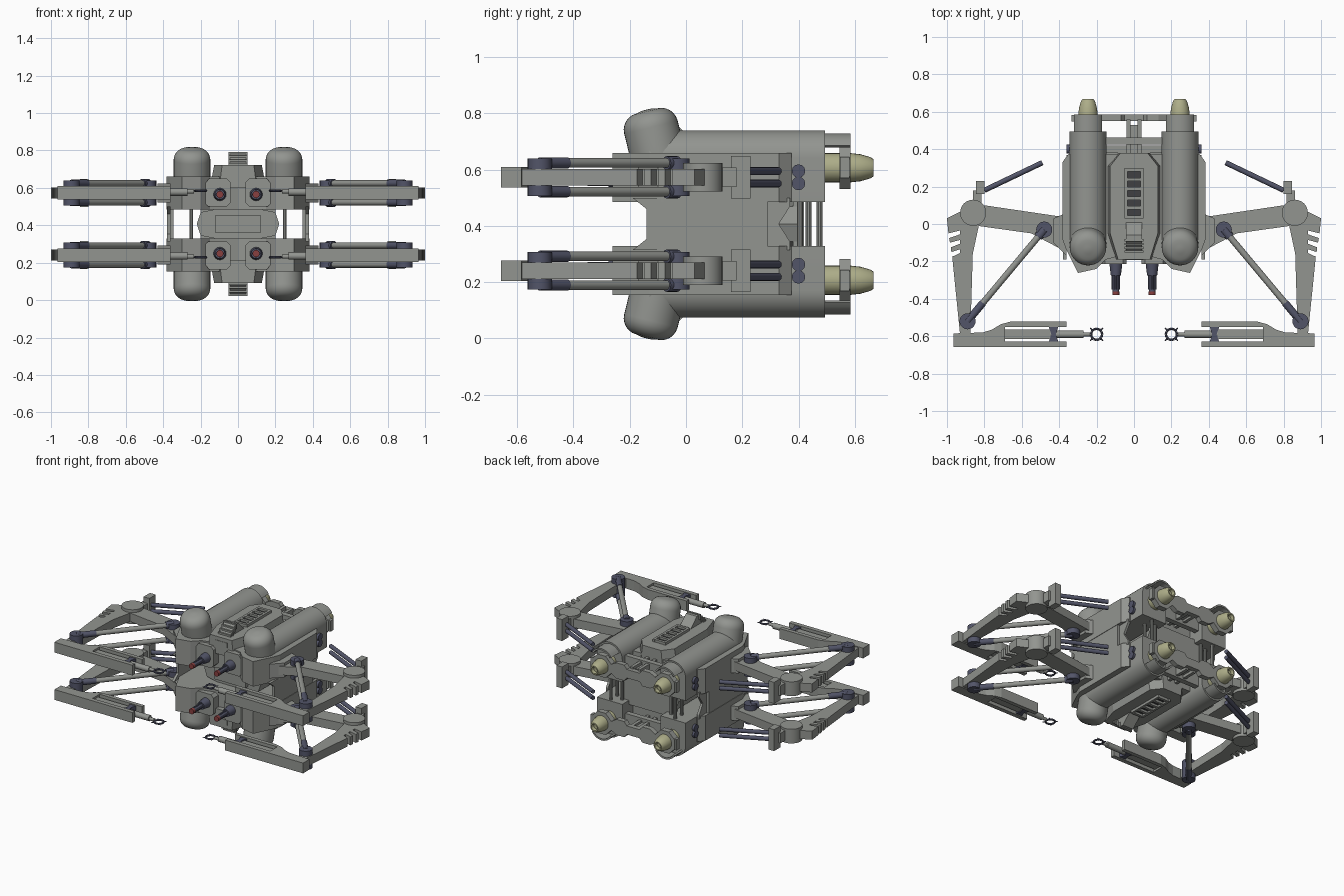
import bpy, bmesh, math
from mathutils import Vector, Matrix

if "Cube" in bpy.data.objects:
    bpy.data.objects.remove(bpy.data.objects["Cube"])

ZM = 0.407   # height of the horizontal mirror plane
A = 0.573    # height of the upper arms


def material(name, rgb):
    m = bpy.data.materials.new(name)
    m.diffuse_color = (*rgb, 1)
    m.use_nodes = True
    m.node_tree.nodes["Principled BSDF"].inputs["Base Color"].default_value = m.diffuse_color
    return m


GREY = material("hull grey", (0.29, 0.30, 0.28))
BLUE = material("dark blue steel", (0.085, 0.09, 0.14))
OLIVE = material("olive nozzle", (0.42, 0.42, 0.25))
RED = material("red tip", (0.25, 0.05, 0.05))
DARK = material("dark recess", (0.05, 0.05, 0.055))


def prism(bm, pts, lo, hi, axis='z', top=1.0):
    """Extrude an outline along an axis; top scales the far end."""
    def place(a, b, c):
        return {'z': (a, b, c), 'y': (a, c, b), 'x': (c, a, b)}[axis]
    r0 = [bm.verts.new(place(a, b, lo)) for a, b in pts]
    r1 = [bm.verts.new(place(a * top, b, hi)) for a, b in pts]
    bm.faces.new(r0)
    bm.faces.new(r1[::-1])
    n = len(pts)
    for i in range(n):
        j = (i + 1) % n
        bm.faces.new((r0[i], r1[i], r1[j], r0[j]))


def box(bm, x0, x1, y0, y1, z0, z1):
    prism(bm, [(x0, y0), (x1, y0), (x1, y1), (x0, y1)], z0, z1)


def rod(bm, p, q, r, r2=None, seg=16):
    p, q = Vector(p), Vector(q)
    d = q - p
    m = Matrix.Translation((p + q) / 2) @ d.to_track_quat('Z', 'Y').to_matrix().to_4x4()
    bmesh.ops.create_cone(bm, cap_ends=True, segments=seg, radius1=r,
                          radius2=r if r2 is None else r2, depth=d.length, matrix=m)


def lathe(bm, prof, matrix, seg=32):
    """Spin (radius, height) points round the local z axis, closed at both ends."""
    rings = [[bm.verts.new(matrix @ Vector((r * math.cos(2 * math.pi * i / seg),
              r * math.sin(2 * math.pi * i / seg), h))) for i in range(seg)] for r, h in prof]
    for a, b in zip(rings, rings[1:]):
        for i in range(seg):
            j = (i + 1) % seg
            bm.faces.new((a[i], a[j], b[j], b[i]))
    bm.faces.new(rings[0][::-1])
    bm.faces.new(rings[-1])


def part(name, mat, build, mx=True, mz=True, smooth=False):
    """Build a part, mirror it left-right and top-bottom, and make the object."""
    bm = bmesh.new()
    build(bm)
    for on, axis in ((mx, 0), (mz, 2)):
        if not on:
            continue
        geo = bmesh.ops.duplicate(bm, geom=bm.verts[:] + bm.edges[:] + bm.faces[:])['geom']
        for v in geo:
            if isinstance(v, bmesh.types.BMVert):
                v.co[axis] = -v.co[axis] if axis == 0 else 2 * ZM - v.co[axis]
    bmesh.ops.recalc_face_normals(bm, faces=bm.faces[:])
    me = bpy.data.meshes.new(name)
    bm.to_mesh(me)
    bm.free()
    me.materials.append(mat)
    ob = bpy.data.objects.new(name, me)
    bpy.context.collection.objects.link(ob)
    if smooth:
        bpy.ops.object.select_all(action='DESELECT')
        ob.select_set(True)
        bpy.context.view_layer.objects.active = ob
        bpy.ops.object.shade_smooth_by_angle(angle=math.radians(35))
    return ob


def arc(cx, cy, r, a0, a1, n):
    return [(cx + r * math.cos(math.radians(a0 + (a1 - a0) * i / n)),
             cy + r * math.sin(math.radians(a0 + (a1 - a0) * i / n))) for i in range(n + 1)]


# ---- hull ----
HULL = [(0, -.15), (.15, -.19), (.20, -.24), (.30, -.262), (.365, -.13), (.383, -.08),
        (.383, .33), (.35, .375), (0, .375)]
part("hull_half", GREY, lambda bm: prism(bm, HULL, .485, .66))


def side_walls(bm):
    prism(bm, [(-.19, .50), (-.14, .46), (-.14, ZM), (.29, ZM), (.29, .50)], .362, .38, 'x')
    prism(bm, [(.29, .50), (.29, ZM), (.33, ZM), (.37, .47), (.37, .50)], .345, .362, 'x')


part("side_wall", GREY, side_walls)
part("core", GREY, lambda bm: prism(bm, [(-.22, ZM), (-.20, .345), (-.1, .325), (.1, .325), (.20, .345),
     (.22, ZM), (.20, .47), (.1, .49), (-.1, .49), (-.20, .47)], -.06, .40, 'y'), False, False)


def core_front(bm):
    box(bm, -.12, .12, -.09, -.06, .36, .455)
    box(bm, -.2, .2, .38, .42, .30, .515)


part("core_plates", GREY, core_front, False, False)

# ---- long tubes with rounded backs ----
TUBE = [(.148, .485)] + arc(.246, .642, .098, 180, 0, 20) + [(.344, .485)]
part("long_tube", GREY, lambda bm: prism(bm, TUBE, -.13, .495, 'y'), smooth=True)
part("tube_lip", GREY, lambda bm: prism(bm, arc(.246, .642, .087, 150, 30, 10)
     + arc(.246, .642, .075, 30, 150, 10), .48, .585, 'y'), smooth=True)

DOME = [(.098, -.20)] + [(.038 + .06 * math.cos(math.radians(t)), .04 + .06 * math.sin(math.radians(t)))
                         for t in range(0, 91, 15)] + [(.02, .104), (.004, .105)]
part("front_dome", GREY, lambda bm: lathe(bm, DOME, Matrix.Translation((.246, -.115, .712))
     @ Matrix.Rotation(math.radians(14), 4, 'X')), smooth=True)

# ---- centre spine ----
part("spine", GREY, lambda bm: prism(bm, [(-.085, .38), (-.15, .31), (-.15, -.05), (-.10, -.19),
     (.10, -.19), (.15, -.05), (.15, .31), (.085, .38)], .60, .722, top=.85), False)


def wedge(bm):
    prism(bm, [(.03, .70), (-.06, .785), (-.09, .785), (-.19, .685), (-.19, .60), (.03, .60)], -.042, .042, 'x')


def ladder_steps(bm):
    for i in range(6):
        y, z = -.085 - i * .02, .785 - i * .019
        box(bm, -.05, .05, y - .008, y + .004, z - .03, z + .006)


def vent_frame(bm):
    for s in (-1, 1):
        box(bm, s * .042 - .008, s * .042 + .008, .03, .30, .70, .74)
    for i in range(6):
        y = .036 + i * .0505
        box(bm, -.042, .042, y - .009, y + .009, .70, .74)


part("spine_wedge", GREY, wedge, False)
part("spine_ladder", GREY, ladder_steps, False)
part("spine_vent", GREY, vent_frame, False)
part("vent_floor", DARK, lambda bm: box(bm, -.035, .035, .035, .29, .718, .725), False)

# ---- guns ----
GX, GZ = .097, .565
part("gun_mount", GREY, lambda bm: prism(bm, [(.04, .52), (.06, .50), (.16, .50), (.185, .53), (.185, .61),
     (.155, .65), (.06, .65), (.04, .63)], -.215, -.1, 'y'))


def gun(bm):
    rod(bm, (GX, -.20, GZ), (GX, -.275, GZ), .036, .027)
    rod(bm, (GX, -.275, GZ), (GX, -.365, GZ), .017)
    for dx, dz in ((.017, 0), (-.017, 0), (0, .017), (0, -.017)):
        rod(bm, (GX + dx, -.27, GZ + dz), (GX + dx, -.35, GZ + dz), .006, seg=8)


part("gun_barrel", BLUE, gun, smooth=True)
part("gun_tip", RED, lambda bm: rod(bm, (GX, -.36, GZ), (GX, -.38, GZ), .019), smooth=True)

# ---- rear frame and engines ----
EZ = .607
OCT = [(.246 + .082 * math.cos(math.radians(22.5 + 45 * i)),
        EZ + .082 * math.sin(math.radians(22.5 + 45 * i))) for i in range(8)]


def rear_frame(bm):
    prism(bm, OCT, .545, .585, 'y')
    box(bm, .31, .335, .548, .582, .57, .645)
    prism(bm, [(0, .575), (.05, .575), (.07, .55), (.13, .55), (.17, .575), (.17, .64),
               (.13, .66), (.07, .66), (.05, .635), (0, .635)], .55, .585, 'y')
    box(bm, 0, .16, .425, .462, .56, .66)
    box(bm, .018, .04, .37, .56, .575, .65)
    box(bm, 0, .018, .37, .53, .59, .63)


part("rear_frame", GREY, rear_frame)


def posts(bm):
    for x, y in ((.25, .405), (.25, .475), (.19, .435)):
        rod(bm, (x, y, .28), (x, y, .535), .011, seg=10)


part("rear_post", GREY, posts, mz=False)
NOZ = [(.052, 0), (.052, .09), (.048, .125), (.038, .160), (.030, .172), (.022, .172), (.018, .15)]
part("engine_nozzle", OLIVE, lambda bm: lathe(bm, NOZ, Matrix.Translation((.246, .495, EZ))
     @ Matrix.Rotation(math.radians(-90), 4, 'X'), 24), smooth=True)

# ---- arms ----
part("upper_arm", GREY, lambda bm: prism(bm, [(.36, .035), (.80, .10), (.90, .08), (.90, .0), (.80, -.015),
     (.55, -.05), (.36, -.15)], A - .03, A + .03))
part("shoulder_block", GREY, lambda bm: prism(bm, [(.36, .06), (.43, .03), (.43, -.10), (.36, -.17)],
     A - .05, A + .05))
part("elbow_disc", GREY, lambda bm: rod(bm, (.86, .06, A - .05), (.86, .06, A + .05), .07, seg=24), smooth=True)
part("elbow_bracket", GREY, lambda bm: (box(bm, .80, .845, .16, .23, A - .075, A + .075),
     box(bm, .815, .86, .08, .18, A - .035, A + .035)))
FORE = [(.83, .06), (.90, .08), (1.0, .03), (.992, -.05), (.93, -.035), (.93, -.055), (.988, -.075),
        (.984, -.10), (.93, -.085), (.93, -.105), (.98, -.125), (.976, -.15), (.93, -.135), (.93, -.155),
        (.972, -.175), (.93, -.59), (.875, -.59), (.862, -.16), (.83, -.01)]
part("forearm", GREY, lambda bm: prism(bm, FORE, A - .03, A + .03))


# paired struts above and below each arm
def struts(bm):
    for dz in (-.051, .051):
        rod(bm, (.48, -.03, A + dz), (.89, -.52, A + dz), .017)


def strut_ends(bm):
    for x, y in ((.48, -.03), (.89, -.52)):
        rod(bm, (x, y, A - .066), (x, y, A + .066), .043, seg=20)
    d = Vector((.41, -.49, 0))
    for dz in (-.051, .051):
        p = Vector((.48, -.03, A + dz))
        rod(bm, p + d * .80, p + d, .020)
        rod(bm, p, p + d * .08, .024)


part("strut", GREY, struts, smooth=True)
part("strut_joint", BLUE, strut_ends, smooth=True)


def hoses(bm):
    for dz in (-.022, .022):
        rod(bm, (.80, .18, A + dz), (.49, .328, A + dz), .014, seg=12)
        rod(bm, (.33, .40, A + dz), (.36, .40, A + dz), .024, seg=12)


part("hose", BLUE, hoses, smooth=True)

# ---- hands ----
HAND = [(.965, -.585), (.965, -.657), (.36, -.657), (.36, -.627), (.69, -.627), (.69, -.55), (.36, -.55),
        (.36, -.522), (.66, -.522), (.71, -.535), (.76, -.565), (.81, -.58)]
part("hand", GREY, lambda bm: prism(bm, HAND, A - .036, A + .036))


def piston(bm):
    box(bm, .44, .69, -.615, -.565, A - .022, A + .022)
    rod(bm, (.27, -.59, A + .005), (.45, -.59, A + .005), .020)
    rod(bm, (.235, -.59, A + .008), (.28, -.59, A + .008), .011)


part("hand_piston", GREY, piston, smooth=True)
part("hand_clamp", BLUE, lambda bm: prism(bm, [(.405, -.552), (.455, -.552), (.442, -.59), (.455, -.627),
     (.405, -.627), (.418, -.59)], A - .03, A + .03))


def claw(bm):
    ring = [Vector((.2 + .03 * math.cos(math.pi * i / 6), -.59 + .03 * math.sin(math.pi * i / 6), A + .012))
            for i in range(12)]
    for i in range(12):
        rod(bm, ring[i], ring[(i + 1) % 12], .0065, seg=8)
    c = Vector((.2, -.59, A + .012))
    for i in range(4):
        t = math.radians(45 + 90 * i)
        d = Vector((math.cos(t), math.sin(t), 0))
        rod(bm, c + d * .026, c + d * .05, .007, .002, seg=8)


part("claw_ring", BLUE, claw)
